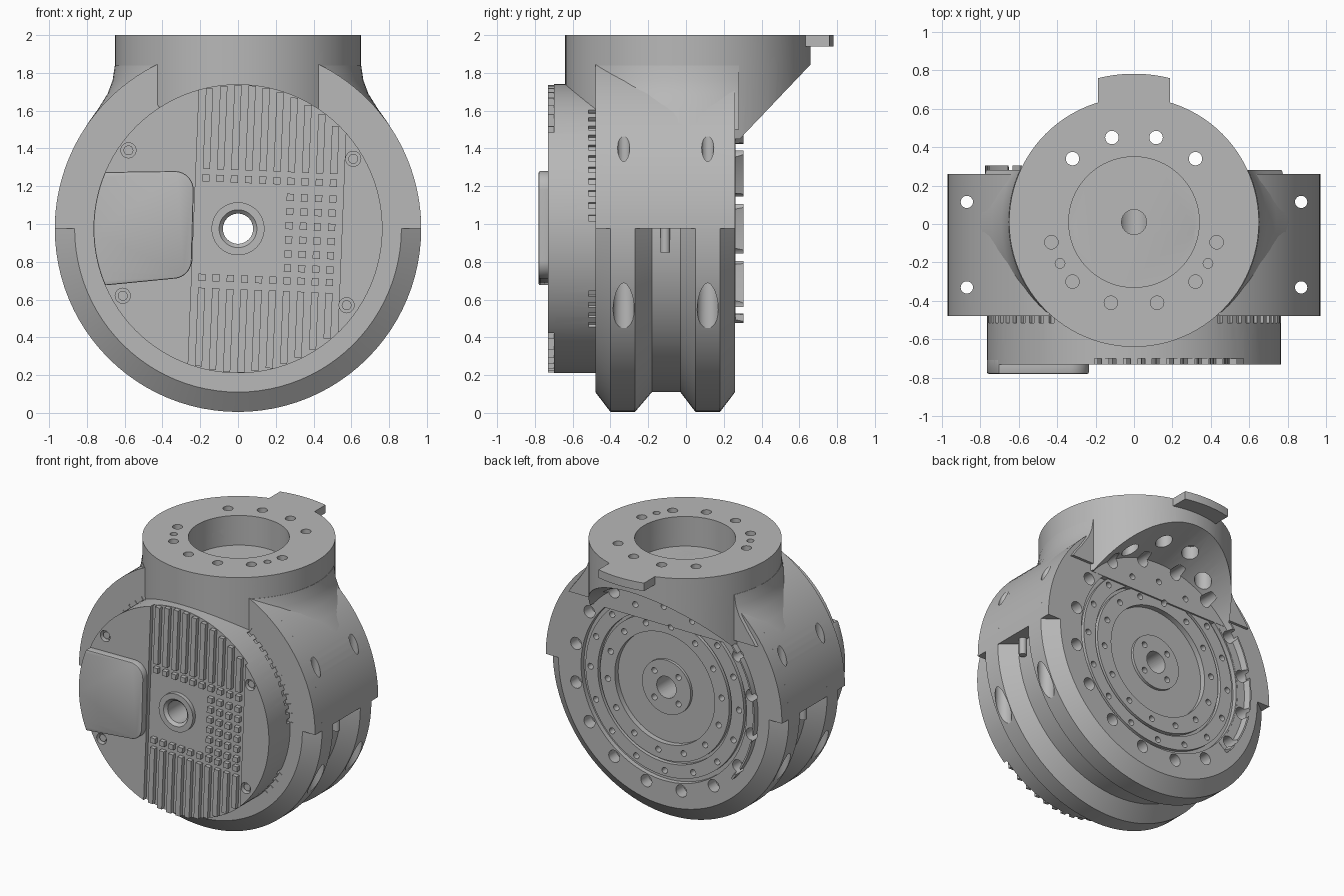
import bpy, bmesh, math
from math import sin, cos, pi, sqrt, radians
from mathutils import Vector

if "Cube" in bpy.data.objects:
    bpy.data.objects.remove(bpy.data.objects["Cube"], do_unlink=True)

AXIS_Z = 0.975   # height of the horizontal joint axis
NECK_Y = 0.01    # y of the vertical neck axis

grey = bpy.data.materials.new("plain_grey")
grey.use_nodes = True
grey.diffuse_color = (0.48, 0.48, 0.48, 1)
grey.node_tree.nodes["Principled BSDF"].inputs["Base Color"].default_value = grey.diffuse_color


def place(axis, u, v, w):
    """Map a section point (u, v) at depth w onto the joint or neck axis."""
    return Vector((u, w, AXIS_Z + v)) if axis == "Y" else Vector((u, NECK_Y + v, w))


def prism(bm, pts, w0, w1, axis="Y"):
    low = [bm.verts.new(place(axis, u, v, w0)) for u, v in pts]
    high = [bm.verts.new(place(axis, u, v, w1)) for u, v in pts]
    bm.faces.new(low)
    bm.faces.new(high)
    for i in range(len(pts)):
        j = (i + 1) % len(pts)
        bm.faces.new((low[i], low[j], high[j], high[i]))


def lathe(bm, profile, axis="Y", n=96):
    rings = [[bm.verts.new(place(axis, r * cos(2 * pi * k / n), r * sin(2 * pi * k / n), w))
              for r, w in profile] for k in range(n)]
    m = len(profile)
    for k in range(n):
        a, b = rings[k], rings[(k + 1) % n]
        for i in range(m):
            j = (i + 1) % m
            bm.faces.new((a[i], a[j], b[j], b[i]))


def arc(r, a, b, n=48, u=0, v=0):
    return [(u + r * cos(radians(a + (b - a) * i / n)), v + r * sin(radians(a + (b - a) * i / n)))
            for i in range(n + 1)]


def disc(bm, r, u, v, w0, w1, axis="Y", n=24):
    prism(bm, arc(r, 0, 360, n, u, v)[:-1], w0, w1, axis)


def rect(u0, u1, v0, v1):
    return [(u0, v0), (u1, v0), (u1, v1), (u0, v1)]


def tilt(pts):
    """The cooling pattern is turned slightly clockwise."""
    c, s = cos(radians(2.3)), sin(radians(2.3))
    return [(u * c + v * s, v * c - u * s) for u, v in pts]


def polar(r, count, start=0):
    return [(r * cos(start + 2 * pi * i / count), r * sin(start + 2 * pi * i / count))
            for i in range(count)]


def finish(bm, name):
    bmesh.ops.recalc_face_normals(bm, faces=bm.faces)
    mesh = bpy.data.meshes.new(name)
    bm.to_mesh(mesh)
    bm.free()
    ob = bpy.data.objects.new(name, mesh)
    bpy.context.collection.objects.link(ob)
    mesh.materials.append(grey)
    return ob


# Cutters, in three groups whose pieces do not overlap each other
wide, medium, narrow = bmesh.new(), bmesh.new(), bmesh.new()

lathe(wide, [(0.001, 0.262), (0.75, 0.262), (0.93, 0.86), (0.001, 0.86)])  # rear clearance cone
disc(wide, 0.34, 0, 0, 1.78, 2.1, "Z", 64)                                # neck bore
prism(wide, tilt(rect(-0.235, 0.55, -0.85, 0.85)), -0.85, -0.70)          # cooling field
for x in (-0.87, 0.87):
    for y in (-0.33, 0.115):
        disc(wide, 0.056, x, y - NECK_Y, -0.1, 0.8, "Z")
        disc(medium, 0.032, x, y - NECK_Y, 0.7, 2.1, "Z")

for u, v in polar(0.735, 16, pi / 16):
    disc(medium, 0.045, u, v, 0.17, 0.33)
disc(medium, 0.065, 0, 0, 1.0, 1.85, "Z")
screws = [(-0.58, 0.415), (0.61, 0.37), (-0.61, -0.355), (0.575, -0.405)]
for u, v in screws:
    disc(medium, 0.04, u, v, -0.69, -0.8)
for first, last in ((3, 57), (123, 177), (-43, -27), (-153, -137)):
    for deg in range(first, last, 5):
        prism(medium, arc(0.745, deg, deg + 2.4, 2) + arc(0.79, deg + 2.4, deg, 2), -0.515, -0.475)

for s in (-1, 1):
    for x, y in ((0.115, 0.45), (0.32, 0.34)):
        disc(medium, 0.058, s * x, y - NECK_Y, 1.3, 1.85, "Z")
        disc(narrow, 0.035, s * x, y - NECK_Y, 1.8, 2.1, "Z")
    for x, y, r in ((0.43, -0.095, 0.035), (0.385, -0.205, 0.025),
                    (0.32, -0.3, 0.035), (0.12, -0.41, 0.035)):
        disc(narrow, r, s * x, y - NECK_Y, 1.75, 2.1, "Z")
disc(narrow, 0.08, 0, 0, -1, 1, "Y", 48)
for r, count, size in ((0.14, 4, 0.022), (0.47, 14, 0.022), (0.61, 16, 0.022)):
    for u, v in polar(r, count, pi / 4):
        disc(narrow, size, u, v, 0.16, 0.4, "Y", 16)
cutters = [finish(b, n) for b, n in ((wide, "wide_cutters"), (medium, "medium_cutters"),
                                    (narrow, "narrow_cutters"))]


def cut(ob):
    for c in cutters:
        mod = ob.modifiers.new(c.name, "BOOLEAN")
        mod.operation, mod.solver, mod.object = "DIFFERENCE", "EXACT", c


parts = []

# Drum with two chamfered ribs and stepped rear rings
bm = bmesh.new()
lathe(bm, [(0.06, -0.48), (0.865, -0.48), (0.97, -0.4), (0.97, -0.27), (0.865, -0.18),
           (0.865, -0.03), (0.97, 0.05), (0.97, 0.18), (0.865, 0.26), (0.68, 0.26),
           (0.68, 0.225), (0.65, 0.225), (0.65, 0.25), (0.55, 0.25), (0.55, 0.22),
           (0.53, 0.22), (0.53, 0.25), (0.41, 0.25), (0.41, 0.21), (0.2, 0.21),
           (0.2, 0.23), (0.06, 0.23)])
parts.append(finish(bm, "ribbed_drum"))

# Smooth upper half of the housing
bm = bmesh.new()
prism(bm, arc(0.97, 0, 180, 64) + arc(0.8, 180, 0, 64), -0.48, 0.26)
parts.append(finish(bm, "upper_housing"))

# Vertical neck
bm = bmesh.new()
disc(bm, 0.65, 0, 0, 1.45, 2.0, "Z", 96)
parts.append(finish(bm, "neck"))

# Flared blend from neck to housing, trimmed front and back
bm = bmesh.new()
lathe(bm, [(0.4, 1.5), (0.815, 1.5), (0.79, 1.54), (0.74, 1.61), (0.69, 1.69),
           (0.664, 1.76), (0.652, 1.84), (0.4, 1.84)], "Z")
for y, side in ((-0.48, -1), (0.28, 1)):
    bmesh.ops.bisect_plane(bm, geom=bm.verts[:] + bm.edges[:] + bm.faces[:],
                           plane_co=(0, y, 0), plane_no=(0, side, 0), clear_outer=True)
    bmesh.ops.holes_fill(bm, edges=[e for e in bm.edges if e.is_boundary], sides=0)
parts.append(finish(bm, "neck_flare"))

# Round front cover
bm = bmesh.new()
disc(bm, 0.765, 0, 0, -0.73, -0.47, "Y", 96)
parts.append(finish(bm, "front_cover"))

# Raised rear crescent
bm = bmesh.new()
prism(bm, arc(0.775, 140, 220) + arc(0.69, 220, 140), 0.24, 0.305)
parts.append(finish(bm, "rear_crescent"))

for ob in parts:
    cut(ob)

# Cooling fins and pegs
bm = bmesh.new()
for i in range(10):
    x, h = -0.18 + 0.075 * i, 0.019
    end = sqrt(0.762 ** 2 - (abs(x) + h) ** 2)
    prism(bm, tilt(rect(x - h, x + h, 0.31, end)), -0.73, -0.695)
    prism(bm, tilt(rect(x - h, x + h, -end, -0.32)), -0.73, -0.695)
    heights = [0.262, -0.265] + ([0.177 - 0.075 * k for k in range(6)] if i > 5 else [])
    for z in heights:
        prism(bm, tilt(rect(x - h, x + h, z - h, z + h)), -0.73, -0.695)
parts.append(finish(bm, "cooling_fins"))

# Centre boss
bm = bmesh.new()
lathe(bm, [(0.08, -0.69), (0.14, -0.69), (0.14, -0.73), (0.1, -0.73), (0.08, -0.71)])
parts.append(finish(bm, "centre_boss"))

# Side plate with rounded inner corners
bm = bmesh.new()
edge = math.degrees(math.asin(0.3 / 0.765))
prism(bm, arc(0.765, 180 - edge, 180 + edge, 24) + arc(0.1, 270, 360, 10, -0.345, -0.165)
      + arc(0.1, 0, 90, 10, -0.335, 0.205), -0.78, -0.70)
plate = finish(bm, "side_plate")
bevel = plate.modifiers.new("soft_edge", "BEVEL")
bevel.width, bevel.segments = 0.008, 2
bevel.limit_method, bevel.angle_limit = "ANGLE", radians(50)
parts.append(plate)

# Cover screws
bm = bmesh.new()
for u, v in screws:
    lathe_pts = arc(0.026, 0, 360, 16, u, v)[:-1]
    prism(bm, lathe_pts, -0.715, -0.68)
parts.append(finish(bm, "cover_screws"))

# Tab on the back of the neck rim
bm = bmesh.new()
prism(bm, arc(0.772, 76, 104, 16) + [(-0.187, 0.5), (0.187, 0.5)], 1.94, 2.0, "Z")
parts.append(finish(bm, "rim_tab"))

# Stop pins in the groove
bm = bmesh.new()
for x in (-0.885, 0.885):
    disc(bm, 0.026, x, -0.11 - NECK_Y, 0.85, 1.0, "Z")
parts.append(finish(bm, "stop_pins"))

# Apply the cuts, shade, and drop the cutters
for ob in parts:
    bpy.ops.object.select_all(action="DESELECT")
    ob.select_set(True)
    bpy.context.view_layer.objects.active = ob
    bpy.ops.object.convert(target="MESH")
    bpy.ops.object.shade_smooth_by_angle(angle=radians(30))
for c in cutters:
    bpy.data.objects.remove(c, do_unlink=True)
